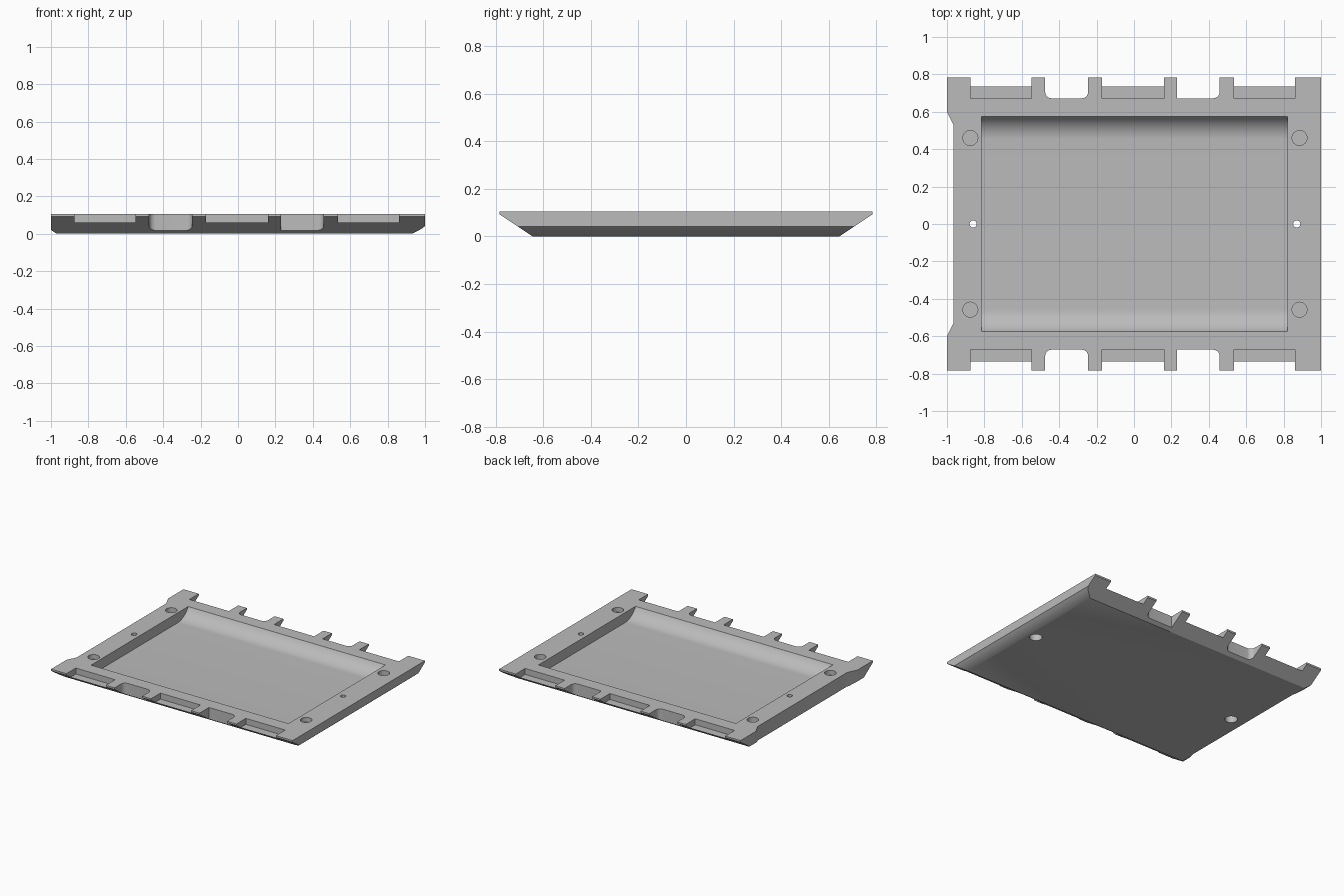
import bpy, bmesh, math
from mathutils import Vector

cube = bpy.data.objects.get("Cube")
if cube:
    bpy.data.objects.remove(cube, do_unlink=True)

grey = bpy.data.materials.new("plain grey")
grey.use_nodes = True
colour = (0.5, 0.5, 0.5, 1)
grey.diffuse_color = colour
grey.node_tree.nodes["Principled BSDF"].inputs["Base Color"].default_value = colour


def prism(name, points, axis, lo, hi):
    """Extrude a closed 2D profile along the given axis from lo to hi."""
    place = {"x": lambda a, b, t: (t, a, b),
             "y": lambda a, b, t: (a, t, b),
             "z": lambda a, b, t: (a, b, t)}[axis]
    bm = bmesh.new()
    face = bm.faces.new([bm.verts.new(place(a, b, lo)) for a, b in points])
    grown = bmesh.ops.extrude_face_region(bm, geom=[face])["geom"]
    moved = [v for v in grown if isinstance(v, bmesh.types.BMVert)]
    bmesh.ops.translate(bm, verts=moved, vec=Vector(place(0, 0, hi - lo)))
    bmesh.ops.recalc_face_normals(bm, faces=bm.faces)
    mesh = bpy.data.meshes.new(name)
    bm.to_mesh(mesh)
    bm.free()
    mesh.materials.append(grey)
    obj = bpy.data.objects.new(name, mesh)
    bpy.context.collection.objects.link(obj)
    return obj


def arc(cx, cy, r, start, end, steps):
    angles = [math.radians(start + (end - start) * i / steps) for i in range(steps + 1)]
    return [(cx + r * math.cos(a), cy + r * math.sin(a)) for a in angles]


def circle(cx, cy, r):
    return arc(cx, cy, r, 0, 360, 32)[:-1]


def rect(x0, x1, y0, y1):
    return [(x0, y0), (x1, y0), (x1, y1), (x0, y1)]


TOP = 0.105
FLOOR = 0.03

# Plate with sloping front and back undersides
half = [(0.645, 0), (0.783, 0.092), (0.783, TOP)]
plate = prism("tray_plate", half + [(-y, z) for y, z in reversed(half)], "x", -1, 1)


def cut(points, axis, lo, hi):
    cutter = prism("cutter", points, axis, lo, hi)
    cutter.hide_render = True
    mod = plate.modifiers.new("cut", "BOOLEAN")
    mod.operation = "DIFFERENCE"
    mod.solver = "EXACT"
    mod.object = cutter
    bpy.ops.object.select_all(action="DESELECT")
    bpy.context.view_layer.objects.active = plate
    plate.select_set(True)
    bpy.ops.object.modifier_apply(modifier=mod.name)
    bpy.data.objects.remove(cutter, do_unlink=True)


# Lower chamfers along both ends
cut([(0.93, 0), (0.985, 0.028), (1, 0.041), (1.1, 0.041), (1.1, -0.1), (0.93, -0.1)], "y", -1, 1)
cut([(-0.97, 0), (-1, 0.02), (-1.1, 0.02), (-1.1, -0.1), (-0.97, -0.1)], "y", -1, 1)

# Shallow recess along one end
cut([(-1, 0.6), (-0.965, 0.53), (-0.965, -0.53), (-1, -0.6), (-1.1, -0.6), (-1.1, 0.6)],
    "z", -0.1, 0.2)

# Main tray hollow, curving up at front and back
sweep = arc(0.45, FLOOR + 0.14, 0.14, -90, -27.5, 14)
hollow = sweep + [(sweep[-1][0], 0.2)]
cut(hollow + [(-y, z) for y, z in reversed(hollow)], "x", -0.815, 0.82)

# Edge ledges and open notches, front and back
for side in (-1, 1):
    for x0, x1 in ((-0.873, -0.547), (-0.172, 0.16), (0.535, 0.862)):
        cut(rect(x0, x1, side * 0.672, side * 0.9), "z", 0.06, 0.2)
    for x0, x1, both in ((-0.475, -0.245, True), (0.23, 0.458, False)):
        r = 0.035
        inner = arc(x0 + r, 0.672 + r, r, 180, 270, 8) if both else [(x0, 0.672)]
        outline = inner + arc(x1 - r, 0.672 + r, r, 270, 360, 8) + [(x1, 0.9), (x0, 0.9)]
        cut([(x, side * y) for x, y in outline], "z", -0.1, 0.2)

# Round corner sockets
for x in (-0.875, 0.885):
    for y in (-0.458, 0.46):
        cut(circle(x, y, 0.04), "z", 0.07, 0.2)

# Screw holes, counterbored from below
for x in (-0.86, 0.87):
    cut(circle(x, 0, 0.019), "z", -0.1, 0.2)
    cut(circle(x, 0, 0.043), "z", -0.1, 0.05)

bpy.ops.object.select_all(action="DESELECT")
plate.select_set(True)
bpy.context.view_layer.objects.active = plate
bpy.ops.object.shade_smooth_by_angle(angle=math.radians(30))
